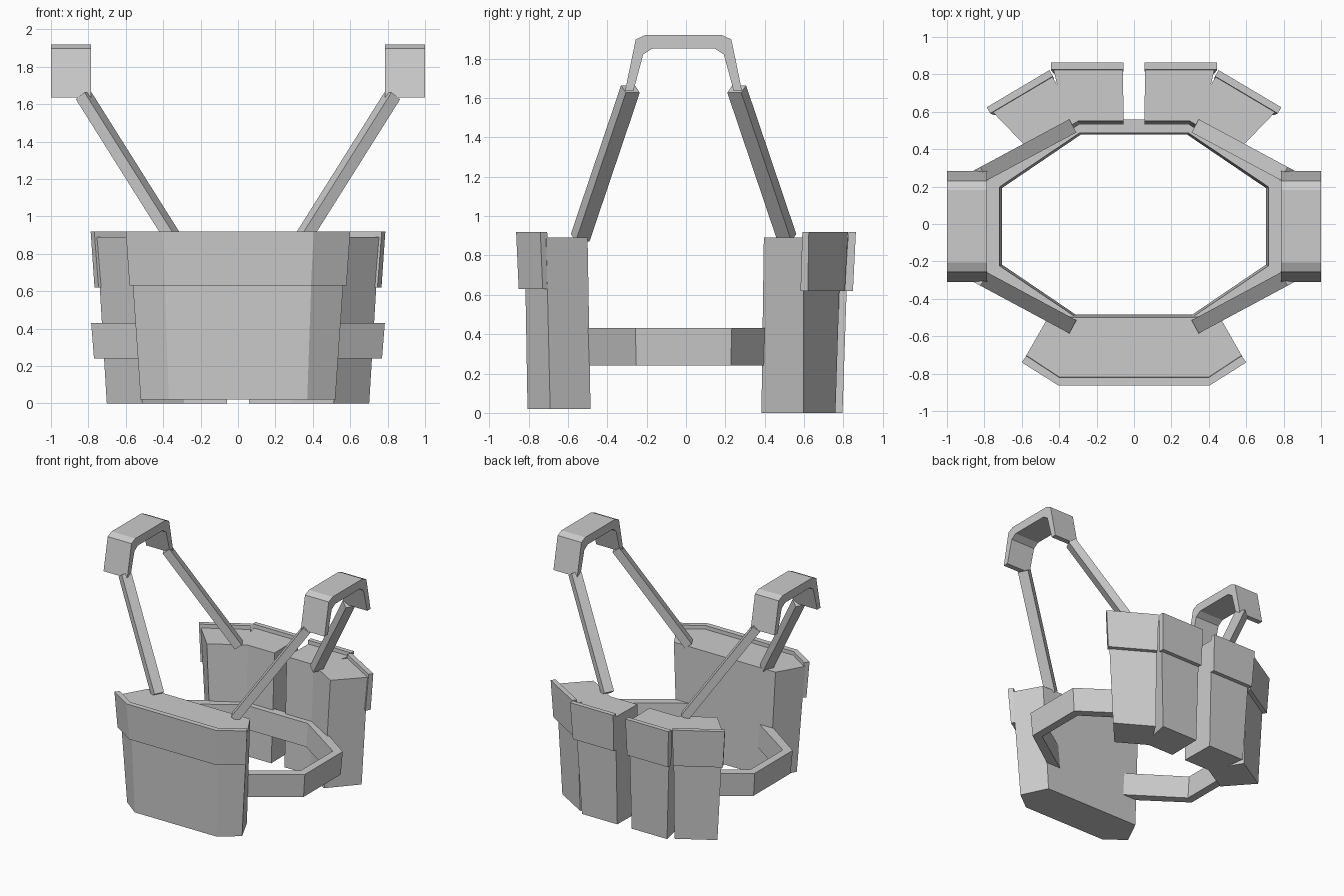
import bpy, bmesh
from mathutils import Vector

if "Cube" in bpy.data.objects:
    bpy.data.objects.remove(bpy.data.objects["Cube"])

YC = -0.0125  # symmetry line of belt, straps and shoulder pads

grey = bpy.data.materials.new("light grey")
grey.diffuse_color = (0.6, 0.6, 0.6, 1)
grey.use_nodes = True
grey.node_tree.nodes["Principled BSDF"].inputs["Base Color"].default_value = grey.diffuse_color


def finish(name, bm):
    bmesh.ops.recalc_face_normals(bm, faces=bm.faces)
    me = bpy.data.meshes.new(name)
    bm.to_mesh(me)
    bm.free()
    me.materials.append(grey)
    ob = bpy.data.objects.new(name, me)
    bpy.context.collection.objects.link(ob)
    return ob


def loft(name, *rings, closed=False):
    """Skin rings of points; cap the ends, or join last to first."""
    bm = bmesh.new()
    vs = [[bm.verts.new(p) for p in r] for r in rings]
    n = len(vs[0])
    pairs = list(zip(vs, vs[1:])) + ([(vs[-1], vs[0])] if closed else [])
    for a, b in pairs:
        for i in range(n):
            j = (i + 1) % n
            bm.faces.new((a[i], a[j], b[j], b[i]))
    if not closed:
        bm.faces.new(vs[0])
        bm.faces.new(vs[-1])
    return finish(name, bm)


def at(pts, z):
    return [(x, y, z) for x, y in pts]


def sym(pts):
    """Mirror a half outline across x = 0."""
    return pts + [(-x, y) for x, y in reversed(pts)]


# Belt: octagonal hollow ring
def octagon(ax, ay, bx, by, z):
    q = [(ax, -ay), (ax, ay), (bx, by), (-bx, by),
         (-ax, ay), (-ax, -ay), (-bx, -by), (bx, -by)]
    return [(x, y + YC, z) for x, y in q]


loft("belt",
     octagon(0.77, 0.24, 0.315, 0.56, 0.24),
     octagon(0.785, 0.245, 0.32, 0.57, 0.43),
     octagon(0.72, 0.21, 0.29, 0.50, 0.43),
     octagon(0.705, 0.205, 0.285, 0.49, 0.24), closed=True)

# Large front pouch with chamfered corners
loft("front_pouch",
     at(sym([(0.37, -0.805), (0.52, -0.69), (0.42, -0.485)]), 0.02),
     at(sym([(0.40, -0.82), (0.58, -0.71), (0.46, -0.50)]), 0.89))
loft("front_pouch_flap",
     at(sym([(0.39, -0.85), (0.58, -0.728), (0.555, -0.695), (0.38, -0.81)]), 0.63),
     at(sym([(0.405, -0.863), (0.60, -0.74), (0.575, -0.705), (0.40, -0.82)]), 0.92))

# Four back pouches: a centre pair and an angled pair
T, N, P0 = Vector((0.86, -0.51)), Vector((0.51, 0.86)), Vector((0.433, 0.79))


def place(pts, side, angled):
    out = []
    for x, y in pts:
        p = P0 + T * (x - 0.055) + N * (y - 0.825) if angled else Vector((x, y))
        out.append((p.x * side, p.y))
    return out


body_low = [(0.06, 0.515), (0.33, 0.515), (0.385, 0.795), (0.065, 0.795)]
body_top = [(0.055, 0.55), (0.365, 0.55), (0.43, 0.825), (0.06, 0.825)]
flap_low = [(0.06, 0.805), (0.43, 0.805), (0.43, 0.848), (0.06, 0.848)]
flap_top = [(0.055, 0.825), (0.445, 0.825), (0.445, 0.863), (0.055, 0.863)]
for side, label in ((1, "right"), (-1, "left")):
    for angled, kind in ((False, "centre"), (True, "angled")):
        name = f"{label}_{kind}_back_pouch"
        loft(name, at(place(body_low, side, angled), 0.0),
             at(place(body_top, side, angled), 0.89))
        loft(name + "_flap", at(place(flap_low, side, angled), 0.62),
             at(place(flap_top, side, angled), 0.92))

# Slanted straps: square bars from the pouches up to the shoulders
low, high = Vector((0.35, -0.525, 0.89)), Vector((0.825, -0.27, 1.645))
d = (high - low).normalized()
w = Vector((d.y, -d.x, 0)).normalized()
u = d.cross(w)
section = [w * a * 0.04 + u * b * 0.032
           for a, b in ((1, 1), (-1, 1), (-1, -1), (1, -1))]
for sx, lx in ((1, "right"), (-1, "left")):
    for sy, ly in ((1, "front"), (-1, "back")):
        rings = [[(sx * (c + s).x, sy * (c + s).y + YC, (c + s).z)
                  for s in section] for c in (low, high)]
        loft(f"{lx}_{ly}_strap", *rings)

# Shoulder pads: bent plates with an arch profile
half = [(0.297, 1.635), (0.243, 1.897), (0.193, 1.92)]
inner = [(0.16, 1.85), (0.205, 1.82), (0.255, 1.635)]
arch = half + [(-y, z) for y, z in reversed(half)]
arch_in = [(-y, z) for y, z in reversed(inner)] + inner
arch_in = [(y, z) for y, z in arch_in]
for sx, lx in ((1, "right"), (-1, "left")):
    rings = []
    for (yo, zo), (yi, zi) in zip(arch, reversed(arch_in)):
        rings.append([(sx * x, y + YC, z) for x, y, z in
                      ((0.785, yo, zo), (1.0, yo, zo), (1.0, yi, zi), (0.785, yi, zi))])
    loft(f"{lx}_shoulder_pad", *rings)
